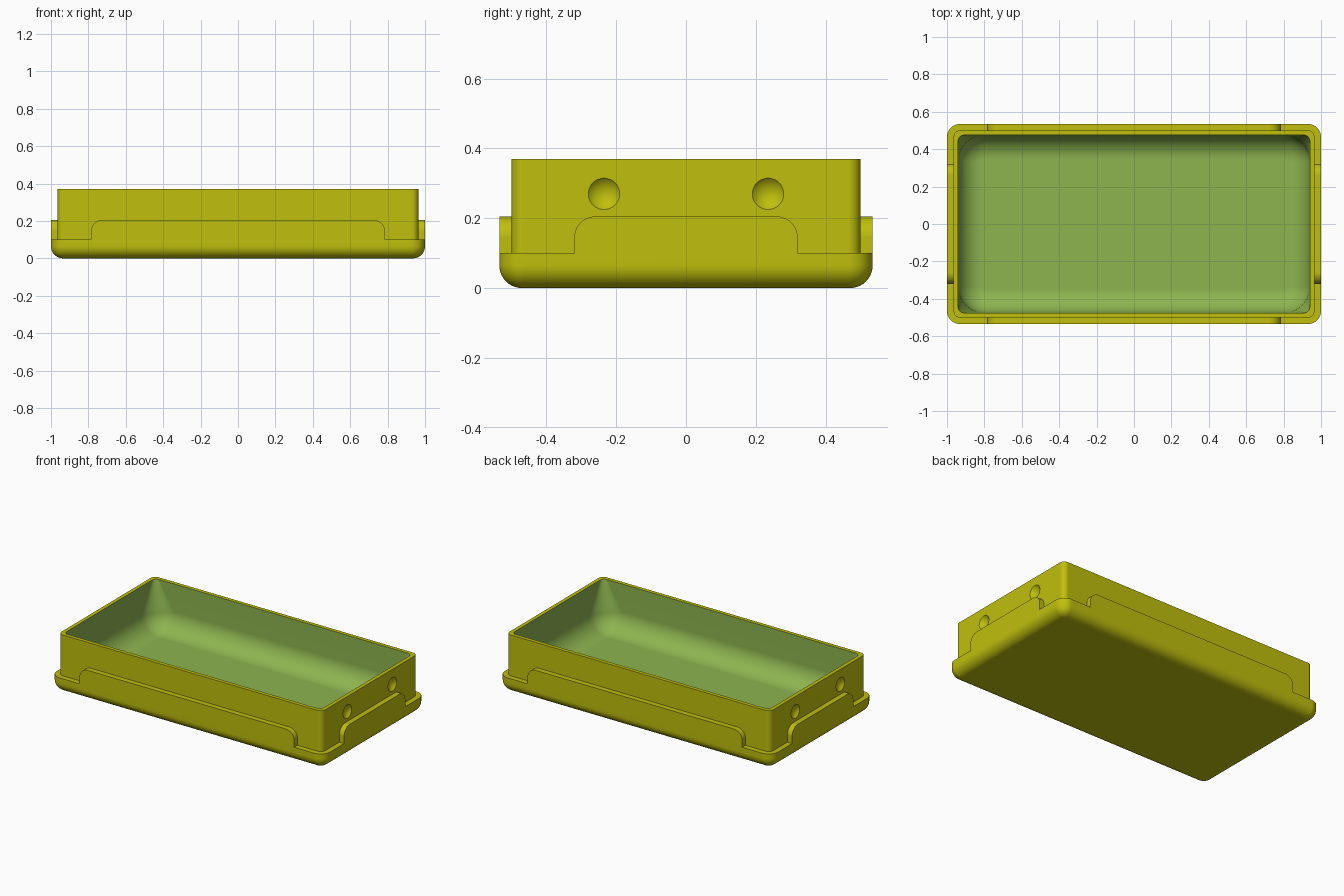
import bpy, bmesh, math
from mathutils import Matrix

cube = bpy.data.objects.get("Cube")
if cube:
    bpy.data.objects.remove(cube, do_unlink=True)


def make_material(name, rgb):
    mat = bpy.data.materials.new(name)
    mat.use_nodes = True
    mat.diffuse_color = (*rgb, 1)
    mat.node_tree.nodes["Principled BSDF"].inputs["Base Color"].default_value = (*rgb, 1)
    return mat


YELLOW = make_material("yellow plastic", (0.52, 0.52, 0.004))
GREEN = make_material("green lining", (0.27, 0.46, 0.08))


def finish(bm, name, *mats):
    bmesh.ops.recalc_face_normals(bm, faces=bm.faces)
    mesh = bpy.data.meshes.new(name)
    bm.to_mesh(mesh)
    bm.free()
    for mat in mats:
        mesh.materials.append(mat)
    obj = bpy.data.objects.new(name, mesh)
    bpy.context.collection.objects.link(obj)
    return obj


def smooth(obj):
    bpy.ops.object.select_all(action="DESELECT")
    obj.select_set(True)
    bpy.context.view_layer.objects.active = obj
    bpy.ops.object.shade_smooth_by_angle(angle=math.radians(35))
    mod = obj.modifiers.new("flat face normals", "WEIGHTED_NORMAL")
    mod.keep_sharp = True


def ring(bm, hx, hy, r, z, steps=10):
    """Rounded rectangle loop of vertices."""
    verts = []
    for q, (sx, sy) in enumerate([(1, 1), (-1, 1), (-1, -1), (1, -1)]):
        for i in range(steps + 1):
            a = (q + i / steps) * math.pi / 2
            verts.append(bm.verts.new((sx * (hx - r) + r * math.cos(a),
                                       sy * (hy - r) + r * math.sin(a), z)))
    return verts


# Overall sizes
BASE_X, BASE_Y, BASE_R, LEDGE_Z = 1.0, 0.535, 0.065, 0.10
WALL_X, WALL_Y, TOP_Z = 0.965, 0.50, 0.37
CAV_X, CAV_Y, FLOOR_Z, CAV_R = 0.94, 0.475, 0.06, 0.13
LIP_Z = 0.205
STEPS = 10

# Section of the tray, from underside over the rim and down to the floor
section = []
for i in range(STEPS + 1):
    a = i / STEPS * math.pi / 2
    d = BASE_R * (1 - math.sin(a))
    section.append((BASE_X - d, BASE_Y - d, BASE_R - d + 0.005, BASE_R * (1 - math.cos(a))))
section += [(BASE_X, BASE_Y, BASE_R + 0.005, LEDGE_Z),
            (WALL_X, WALL_Y, 0.035, LEDGE_Z),
            (WALL_X, WALL_Y, 0.035, TOP_Z),
            (CAV_X, CAV_Y, 0.03, TOP_Z)]
lining_start = len(section) - 1
for i in range(STEPS + 1):
    a = i / STEPS * math.pi / 2
    d = CAV_R * (1 - math.cos(a))
    section.append((CAV_X - d, CAV_Y - d, CAV_R - d + 0.01,
                    FLOOR_Z + CAV_R * (1 - math.sin(a))))

# Tray body: yellow shell with green lining
bm = bmesh.new()
loops = [ring(bm, *s) for s in section]
bm.faces.new(loops[0])
for k, (lo, hi) in enumerate(zip(loops, loops[1:])):
    for i in range(len(lo)):
        j = (i + 1) % len(lo)
        bm.faces.new((lo[i], lo[j], hi[j], hi[i])).material_index = int(k >= lining_start)
bm.faces.new(loops[-1]).material_index = 1
tray = finish(bm, "tray_body", YELLOW, GREEN)

# Shallow round dimples on both short ends
DIMPLE_R, DEPTH = 0.045, 0.02
ball = (DIMPLE_R ** 2 + DEPTH ** 2) / (2 * DEPTH)
bm = bmesh.new()
for sx in (-1, 1):
    for y in (-0.235, 0.235):
        place = Matrix.Translation((sx * (WALL_X + ball - DEPTH), y, 0.27))
        place = place @ Matrix.Rotation(math.pi / 2, 4, "Y")
        bmesh.ops.create_uvsphere(bm, u_segments=40, v_segments=40, radius=ball, matrix=place)
cutter = finish(bm, "dimple_cutter", YELLOW)
cutter.hide_render = True
bpy.context.view_layer.objects.active = tray
cut = tray.modifiers.new("dimples", "BOOLEAN")
cut.operation = "DIFFERENCE"
cut.solver = "EXACT"
cut.object = cutter
bpy.ops.object.modifier_apply(modifier=cut.name)
bpy.data.objects.remove(cutter, do_unlink=True)
smooth(tray)


# Raised lips with rounded upper corners along each side
def lip(name, half, inner, outer, angle, r=0.06):
    outline = [(-half, LEDGE_Z), (half, LEDGE_Z)]
    for i in range(STEPS + 1):
        a = i / STEPS * math.pi / 2
        outline.append((half - r + r * math.cos(a), LIP_Z - r + r * math.sin(a)))
    outline += [(-x, z) for x, z in reversed(outline[2:])]
    bm = bmesh.new()
    face = bm.faces.new([bm.verts.new((x, -outer, z)) for x, z in outline])
    out = bmesh.ops.extrude_face_region(bm, geom=[face], use_keep_orig=True)
    moved = [g for g in out["geom"] if isinstance(g, bmesh.types.BMVert)]
    bmesh.ops.translate(bm, verts=moved, vec=(0, outer - inner, 0))
    bmesh.ops.rotate(bm, verts=bm.verts, matrix=Matrix.Rotation(angle, 3, "Z"))
    smooth(finish(bm, name, YELLOW))


for name, turn in (("front_lip", 0), ("back_lip", math.pi)):
    lip(name, 0.785, WALL_Y, BASE_Y, turn)
for name, turn in (("left_lip", math.pi / 2), ("right_lip", -math.pi / 2)):
    lip(name, 0.32, WALL_X, BASE_X, turn)
